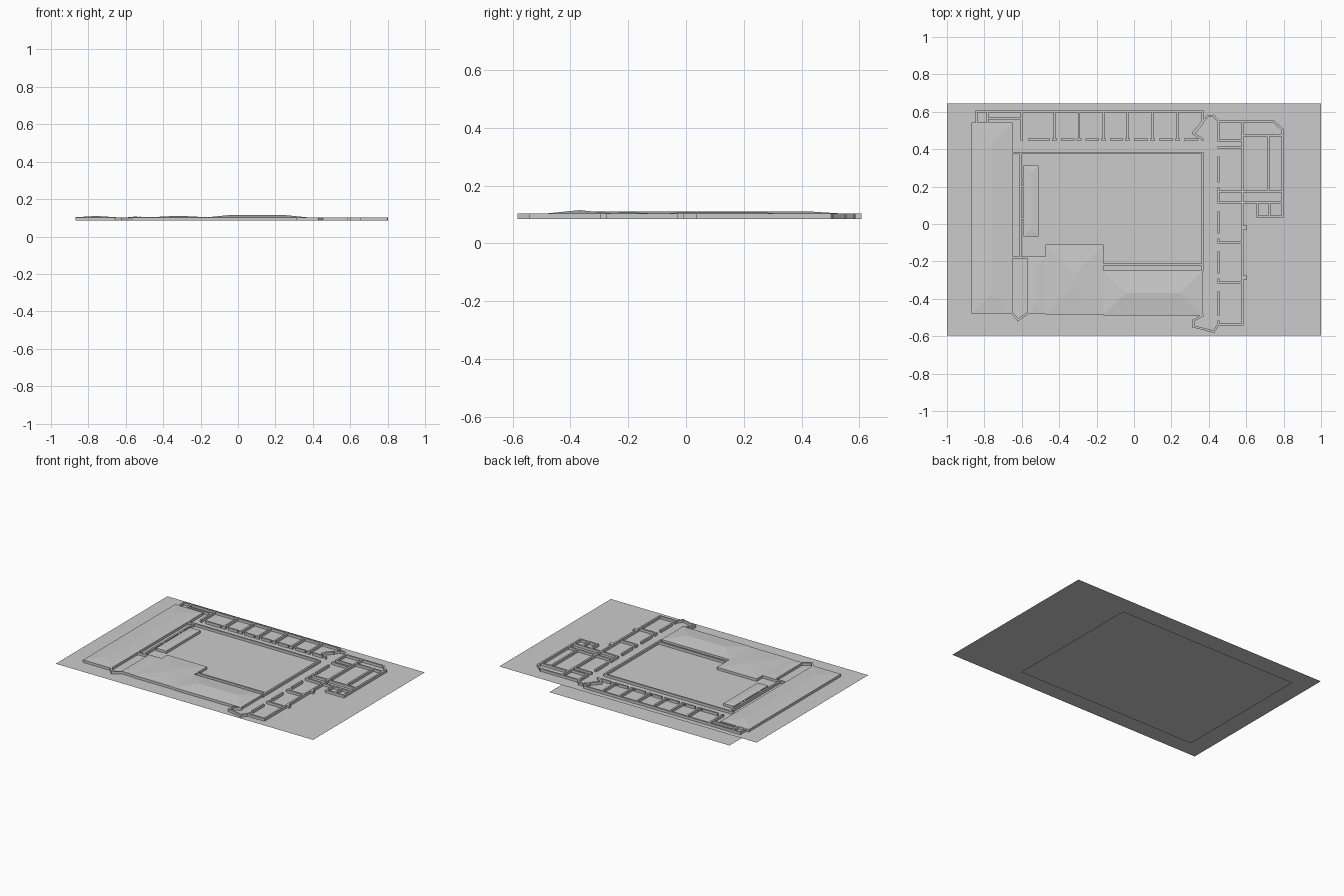
import bpy, bmesh
from mathutils import Vector

if "Cube" in bpy.data.objects:
    bpy.data.objects.remove(bpy.data.objects["Cube"])

BASE, TOP, T = 0.085, 0.103, 0.012   # ground level, wall top, wall thickness


def finish(bm, name):
    mesh = bpy.data.meshes.new(name)
    bm.to_mesh(mesh)
    bm.free()
    obj = bpy.data.objects.new(name, mesh)
    bpy.context.collection.objects.link(obj)


def sheet(name, x0, x1, y0, y1, z):
    bm = bmesh.new()
    bm.faces.new([bm.verts.new(p) for p in
                  ((x0, y0, z), (x1, y0, z), (x1, y1, z), (x0, y1, z))])
    finish(bm, name)


def prism(bm, pts, z0, z1):
    lo = [bm.verts.new((x, y, z0)) for x, y in pts]
    hi = [bm.verts.new((x, y, z1)) for x, y in pts]
    n = len(pts)
    bm.faces.new(lo[::-1])
    bm.faces.new(hi)
    for i in range(n):
        j = (i + 1) % n
        bm.faces.new((lo[i], lo[j], hi[j], hi[i]))


def walls(name, paths):
    """One square-ended wall box per path segment."""
    bm = bmesh.new()
    for path in paths:
        for p, q in zip(path, path[1:]):
            p, q = Vector(p), Vector(q)
            d = (q - p).normalized() * T / 2
            n = Vector((-d.y, d.x))
            a, b = p - d, q + d
            prism(bm, [a - n, b - n, b + n, a + n], BASE, TOP)
    finish(bm, name)


def hip_roof(name, x0, x1, y0, y1, peak):
    """Shallow hipped roof with its ridge along the longer side."""
    bm = bmesh.new()
    a, b, c, d = [bm.verts.new((x, y, TOP)) for x, y in
                  ((x0, y0), (x1, y0), (x1, y1), (x0, y1))]
    h = min(x1 - x0, y1 - y0) / 2
    r = bm.verts.new((x0 + h, y0 + h, peak))
    s = bm.verts.new((x1 - h, y1 - h, peak))
    bm.faces.new((d, c, b, a))
    if x1 - x0 > y1 - y0:
        faces = ((a, b, s, r), (b, c, s), (c, d, r, s), (d, a, r))
    else:
        faces = ((a, b, r), (b, c, s, r), (c, d, s), (d, a, r, s))
    for f in faces:
        bm.faces.new(f)
    finish(bm, name)


# Ground sheet and smaller sheet below it
sheet("ground", -1, 1, -0.595, 0.645, BASE)
sheet("lower_sheet", -0.78, 0.62, -0.37, 0.63, 0)

# Roofed wings: hipped roof over an enclosing wall
ROOFS = {
    "left_wing": (-0.869, -0.65, -0.479, 0.543, 0.110),
    "courtyard_shed": (-0.59, -0.51, -0.067, 0.313, 0.107),
    "front_hall": (-0.473, -0.163, -0.484, -0.11, 0.111),
    "front_annex": (-0.57, -0.473, -0.479, -0.174, 0.106),
    "front_wing": (-0.163, 0.366, -0.489, -0.249, 0.115),
}
for name, (x0, x1, y0, y1, peak) in ROOFS.items():
    hip_roof(name + "_roof", x0, x1, y0, y1, peak)
    e = T / 2
    x0, x1, y0, y1 = x0 + e, x1 - e, y0 + e, y1 - e
    walls(name + "_walls", [[(x0, y0), (x1, y0), (x1, y1), (x0, y1), (x0, y0)]])

# Back wing: outer wall, room dividers, corridor wall with door gaps
div = [-0.60, -0.425, -0.294, -0.163, -0.035, 0.099, 0.233, 0.366]
back = [[(-0.842, 0.543), (-0.842, 0.602), (0.366, 0.602)],
        [(-0.783, 0.602), (-0.783, 0.543)], [(-0.783, 0.564), (-0.60, 0.564)]]
back += [[(x, 0.602), (x, 0.452)] for x in div[:-1]]
for a, b in zip(div, div[1:]):
    back.append([(a + 0.04, 0.452), (b - 0.03, 0.452)])
for x in div[1:-1]:
    back.append([(x - 0.008, 0.452), (x + 0.008, 0.452)])
walls("back_wing_walls", back)

# Low walls around the courtyard
walls("courtyard_walls", [
    [(-0.65, 0.38), (0.366, 0.38), (0.366, -0.217), (-0.163, -0.217)],
    [(-0.607, 0.38), (-0.607, -0.179)],
    [(-0.65, -0.179), (-0.473, -0.179)],
    [(0.366, -0.217), (0.366, -0.249)],
    [(-0.607, 0.235), (-0.59, 0.235)], [(-0.607, 0.2), (-0.59, 0.2)],
    [(-0.607, 0.03), (-0.59, 0.03)]])

# Angled stair bays at the corners
walls("stair_bays", [
    [(0.366, 0.602), (0.366, 0.54), (0.318, 0.484), (0.366, 0.452)],
    [(0.318, 0.49), (0.395, 0.578), (0.425, 0.578), (0.452, 0.548), (0.452, 0.447)],
    [(0.366, -0.489), (0.318, -0.516), (0.318, -0.548), (0.425, -0.575), (0.452, -0.537)],
    [(-0.65, -0.479), (-0.62, -0.512), (-0.57, -0.479)]])

# Right wing: rooms along the corridor with door gaps
rows = [0.409, 0.174, 0.115, -0.099, -0.313, -0.537]
right = [[(0.58, 0.548), (0.58, -0.537)],
         [(0.452, 0.548), (0.746, 0.548), (0.794, 0.505), (0.794, 0.04)],
         [(0.452, 0.447), (0.58, 0.447)]]
for y in rows:
    right.append([(0.452, y), (0.794 if y in (0.174, 0.115) else 0.58, y)])
for hi, lo in zip(rows, rows[1:]):
    if hi - lo > 0.1:
        right.append([(0.452, hi - 0.055), (0.452, lo + 0.055)])
        right.append([(0.452, lo + 0.015), (0.452, lo)])
    else:
        right.append([(0.452, hi), (0.452, lo)])
walls("right_wing_walls", right)

# Side extension behind the right wing
walls("side_extension_walls", [
    [(0.58, 0.475), (0.794, 0.475)],
    [(0.718, 0.475), (0.718, 0.174)],
    [(0.66, 0.115), (0.66, 0.04), (0.794, 0.04)],
    [(0.725, 0.115), (0.725, 0.04)]])

# Small columns on the outer side
bm = bmesh.new()
for y in (-0.019, -0.286):
    x, r = 0.593, 0.011
    prism(bm, [(x - r, y - r), (x + r, y - r), (x + r, y + r), (x - r, y + r)], BASE, TOP)
finish(bm, "outer_columns")
